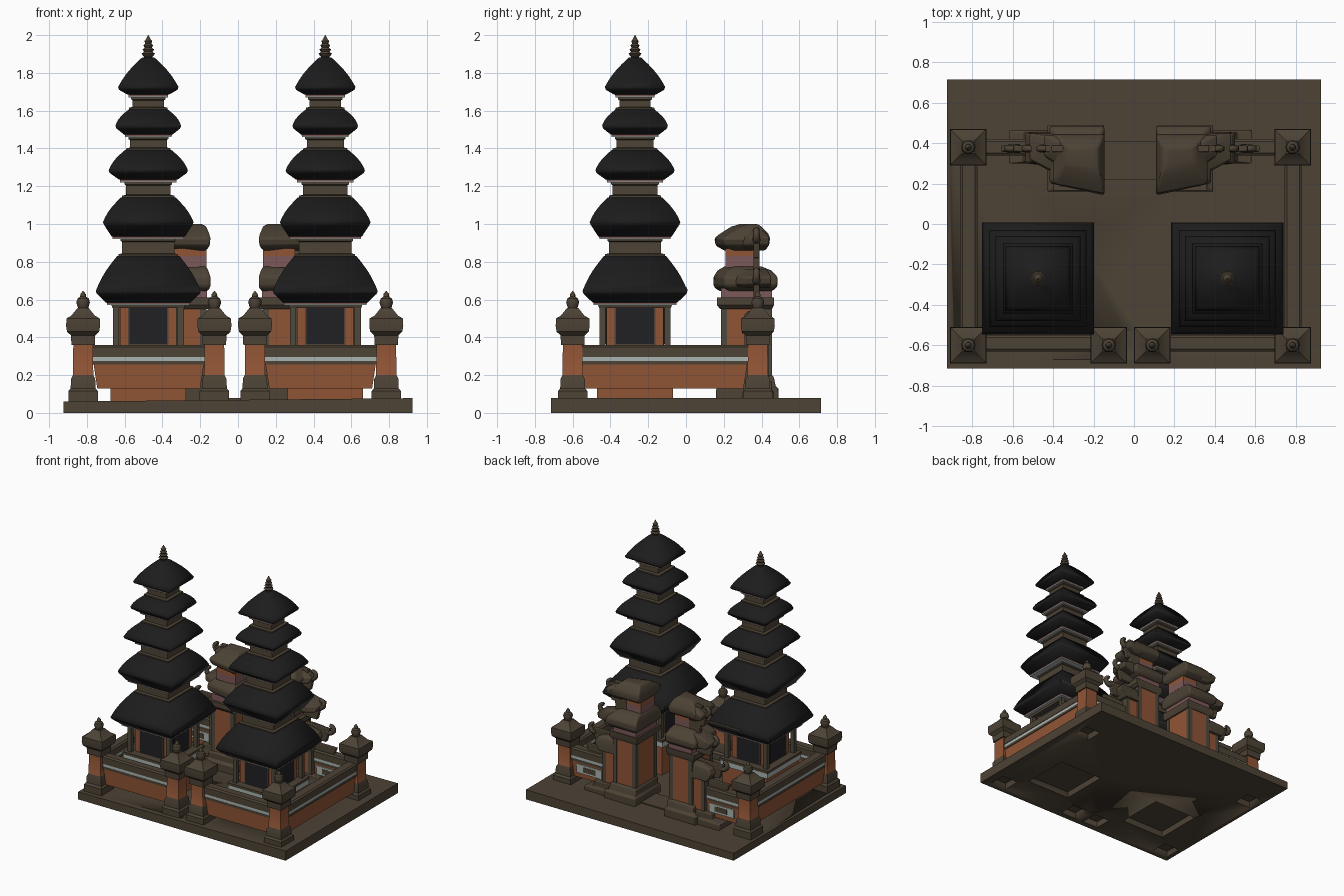
import bpy, bmesh, math

if "Cube" in bpy.data.objects:
    bpy.data.objects.remove(bpy.data.objects["Cube"])

def material(name, rgb):
    m = bpy.data.materials.new(name)
    m.diffuse_color = (*rgb, 1)
    m.use_nodes = True
    m.node_tree.nodes["Principled BSDF"].inputs["Base Color"].default_value = m.diffuse_color
    return m

STONE = material("brown stone", (0.074, 0.056, 0.036))
BRICK = material("orange brick", (0.28, 0.089, 0.036))
ROOF = material("black thatch", (0.012, 0.012, 0.012))
PALE = material("pale trim", (0.40, 0.46, 0.44))
PINK = material("dusky pink", (0.20, 0.10, 0.098))
DOOR = material("dark door", (0.015, 0.015, 0.018))
TRIM = material("grey pilaster", (0.08, 0.068, 0.047))
CX = -0.018                      # mirror line of the whole compound
TOWERS = ((-0.475, -0.27), (0.462, -0.27))
POSTS = ((-0.82, -0.6), (-0.125, -0.6), (0.09, -0.6), (0.785, -0.6), (-0.82, 0.38), (0.785, 0.38))

def finish(name, bm, mats, smooth=35):
    bmesh.ops.recalc_face_normals(bm, faces=bm.faces)
    me = bpy.data.meshes.new(name)
    bm.to_mesh(me)
    bm.free()
    for m in mats:
        me.materials.append(m)
    ob = bpy.data.objects.new(name, me)
    bpy.context.collection.objects.link(ob)
    bpy.context.view_layer.objects.active = ob
    ob.select_set(True)
    bpy.ops.object.shade_smooth_by_angle(angle=math.radians(smooth))
    ob.select_set(False)
    return ob

def stack(name, rings, mats, skew=0.0, bevel=0.0, smooth=35):
    """Loft of rectangles (z, x0, x1, y0, y1); mats is one material or one per band."""
    bm = bmesh.new()
    loops = [[bm.verts.new(p) for p in ((x0, y0, z), (x1, y0 + skew, z), (x1, y1, z), (x0, y1, z))]
             for z, x0, x1, y0, y1 in rings]
    bands = mats if isinstance(mats, list) else [mats] * (len(rings) - 1)
    slots = list(dict.fromkeys(bands))
    for a, b, m in zip(loops, loops[1:], bands):
        for i in range(4):
            f = bm.faces.new((a[i], a[(i + 1) % 4], b[(i + 1) % 4], b[i]))
            f.material_index = slots.index(m)
    bm.faces.new(loops[0][::-1]).material_index = slots.index(bands[0])
    bm.faces.new(loops[-1]).material_index = slots.index(bands[-1])
    ob = finish(name, bm, slots, smooth)
    if bevel:
        mod = ob.modifiers.new("soft edges", 'BEVEL')
        mod.width, mod.segments, mod.limit_method = bevel, 2, 'ANGLE'
    return ob

def square(name, x, y, prof, mats, smooth=35):
    return stack(name, [(z, x - h, x + h, y - h, y + h) for z, h in prof], mats, smooth=smooth)

def box(name, x0, x1, y0, y1, z0, z1, mat):
    return stack(name, [(z0, x0, x1, y0, y1), (z1, x0, x1, y0, y1)], mat)

def lathe(name, x, y, prof, mat, sides=10):
    bm = bmesh.new()
    loops = [[bm.verts.new((x + r * math.cos(2 * math.pi * i / sides),
                            y + r * math.sin(2 * math.pi * i / sides), z)) for i in range(sides)]
             for z, r in prof]
    for a, b in zip(loops, loops[1:]):
        for i in range(sides):
            bm.faces.new((a[i], a[(i + 1) % sides], b[(i + 1) % sides], b[i]))
    bm.faces.new(loops[0][::-1])
    bm.faces.new(loops[-1])
    return finish(name, bm, [mat])

# ground slab, slightly higher on the right, open below the towers and posts
bm = bmesh.new()
bmesh.ops.create_cube(bm, size=1)
for v in bm.verts:
    top = 0.06 if v.co.x < 0 else 0.078
    v.co = (v.co.x * 1.85, v.co.y * 1.43, top if v.co.z > 0 else 0)
slab = finish("ground_slab", bm, [STONE])
bm = bmesh.new()
for x, y, h in [(*p, 0.193) for p in TOWERS] + [(*p, 0.07) for p in POSTS]:
    for v in bmesh.ops.create_cube(bm, size=1)["verts"]:
        v.co = (x + v.co.x * 2 * h, y + v.co.y * 2 * h, v.co.z * 0.3)
cutter = finish("slab_cutter", bm, [STONE])
cutter.hide_render = True
cutter.display_type = 'WIRE'
cutter.hide_set(True)
cut = slab.modifiers.new("openings", 'BOOLEAN')
cut.object, cut.operation, cut.solver = cutter, 'DIFFERENCE', 'EXACT'

# roof tiers: eave z, eave half, widest z, widest half, top z, top half, neck half below
TIERS = [(0.585, 0.225, 0.645, 0.278, 0.83, 0.165, 0.18),
         (0.935, 0.195, 1.01, 0.240, 1.14, 0.145, 0.138),
         (1.235, 0.155, 1.285, 0.210, 1.39, 0.125, 0.118),
         (1.475, 0.130, 1.52, 0.174, 1.605, 0.105, 0.098),
         (1.685, 0.110, 1.725, 0.160, 1.875, 0.040, 0.083)]

def tower(x, y):
    # plinth and chamber
    square("tower_plinth", x, y, [(0.05, 0.2), (0.055, 0.2), (0.30, 0.2), (0.30, 0.212), (0.34, 0.212),
                                  (0.34, 0.215), (0.36, 0.215)], [STONE, BRICK, PALE, PALE, STONE, STONE])
    square("tower_chamber", x, y, [(0.36, 0.15), (0.575, 0.15)], BRICK)
    square("chamber_frame", x, y, [(0.555, 0.19), (0.57, 0.195), (0.59, 0.195)], STONE)
    for sx in (-1, 1):
        for sy in (-1, 1):
            px, py = x + sx * 0.172, y + sy * 0.172
            square("corner_column", px, py, [(0.36, 0.016), (0.56, 0.016)], TRIM)
    for dx, dy in ((1, 0), (-1, 0), (0, 1), (0, -1)):
        def panel(name, half, out, z0, z1, mat):
            hx = 0.004 if dx else half
            hy = 0.004 if dy else half
            px, py = x + dx * out, y + dy * out
            box(name, px - hx, px + hx, py - hy, py + hy, z0, z1, mat)
        panel("door_frame", 0.108, 0.150, 0.36, 0.562, STONE)
        panel("door", 0.10, 0.153, 0.365, 0.557, DOOR)
    # thatched tiers with their necks and soffits
    below = None
    for z0, h0, zw, hw, z1, h1, neck in TIERS:
        if below:
            zb = below - 0.02
            square("tier_neck", x, y, [(zb, neck + 0.02), (zb + 0.03, neck + 0.02), (zb + 0.035, neck),
                                       (z0 - 0.03, neck), (z0 - 0.025, neck + 0.008), (z0, neck + 0.008)],
                   STONE)
        square("tier_soffit", x, y, [(z0 - 0.014, h0 - 0.006), (z0 - 0.009, h0 - 0.006),
                                     (z0 - 0.002, h0 - 0.005), (z0 + 0.01, h0 - 0.004)],
               [PALE, PINK, STONE])
        prof = [(z0, h0), (zw - 0.015, hw - 0.006), (zw, hw)]
        for k in range(1, 6):
            t = k / 5
            bulge = 0.012 * math.sin(math.pi * t)
            prof.append((zw + (z1 - zw) * t, hw + (h1 - hw) * t + bulge))
        prof.append((z1 + 0.006, h1 * 0.8))
        square("thatch_roof", x, y, prof, ROOF, smooth=80)
        below = z1
    # layered finial
    prof = [(1.86, 0.02), (1.885, 0.022)]
    for k in range(4):
        z, r = 1.89 + 0.022 * k, 0.036 - 0.005 * k
        prof += [(z, r * 0.75), (z + 0.012, r), (z + 0.018, r * 0.7)]
    lathe("tower_finial", x, y, prof + [(2.0, 0.002)], STONE)

for x, y in TOWERS:
    tower(x, y)
# exposed brown eave boards at the back of the lowest roofs
box("eave_board_left", -0.49, -0.205, -0.03, 0.004, 0.645, 0.665, STONE)
box("eave_board_right", 0.20, 0.72, -0.01, 0.007, 0.645, 0.655, STONE)

# fence posts
for x, y in POSTS:
    square("fence_post", x, y,
           [(0.05, 0.078), (0.115, 0.078), (0.13, 0.066), (0.18, 0.064), (0.2, 0.054), (0.36, 0.052),
            (0.36, 0.062), (0.41, 0.064), (0.43, 0.085), (0.46, 0.09), (0.50, 0.088), (0.515, 0.062),
            (0.555, 0.03)],
           [STONE] * 4 + [BRICK] + [STONE] * 7)
    lathe("post_finial", x, y, [(0.54, 0.022), (0.565, 0.03), (0.585, 0.036), (0.605, 0.03),
                                (0.615, 0.016), (0.63, 0.014), (0.645, 0.002)], STONE)

# fence walls: brick, pale stripe, stone coping
def fence(name, x0, x1, y0, y1):
    along_x = x1 - x0 > y1 - y0
    def ring(z, d, e=0.0):
        ex, ey = (e, d) if along_x else (d, e)
        return (z, x0 + ex, x1 - ex, y0 + ey, y1 - ey)
    stack(name, [ring(0.13, 0.012, 0.025), ring(0.255, 0.008, 0.006), ring(0.255, 0.002), ring(0.274, 0.002),
                 ring(0.274, 0.004), ring(0.297, 0.004), ring(0.297, 0), ring(0.35, 0), ring(0.36, 0.012)],
          [BRICK, STONE, STONE, PALE, PALE, STONE, STONE, STONE])

fence("front_wall_left", -0.77, -0.175, -0.63, -0.55)
fence("front_wall_right", 0.14, 0.735, -0.63, -0.55)
fence("side_wall_left", -0.86, -0.775, -0.56, 0.33)
fence("side_wall_right", 0.745, 0.83, -0.56, 0.33)
fence("back_wall_left", -0.77, -0.42, 0.34, 0.42)
fence("back_wall_right", 0.385, 0.735, 0.34, 0.42)

def curl(name, s, u, z, r, y=0.373):
    """Tapering scroll in the x-z plane, turned outward and up."""
    cu = bpy.data.curves.new(name, 'CURVE')
    cu.dimensions, cu.bevel_depth, cu.bevel_resolution, cu.use_fill_caps = '3D', 0.023, 1, True
    sp = cu.splines.new('POLY')
    n = 12
    sp.points.add(n - 1)
    for i, p in enumerate(sp.points):
        t = i / (n - 1)
        a, rr = -2.4 + 4.0 * t, r * (1 - 0.5 * t)
        p.co = (CX + s * (u + rr * math.cos(a)), y, z + rr * math.sin(a), 1)
        p.radius = 1 - 0.4 * t
    ob = bpy.data.objects.new(name, cu)
    bpy.context.collection.objects.link(ob)
    cu.materials.append(STONE)

# split gate: two mirrored halves
for s in (-1, 1):
    def part(name, rings, mats, skew=0.0, bevel=0.0):
        return stack(name, [(z, CX + s * u0, CX + s * u1, y0, y1) for z, u0, u1, y0, y1 in rings],
                     mats, skew, bevel)
    part("gate_base", [(0.05, .13, .41, .16, .49), (.13, .13, .41, .16, .49), (.14, .14, .38, .175, .475),
                       (.19, .14, .37, .175, .465), (.2, .148, .355, .185, .455)], STONE, 0, 0.01)
    part("wing_base", [(.05, .38, .60, .30, .465), (.11, .38, .60, .30, .465), (.12, .38, .53, .305, .455),
                       (.17, .38, .52, .305, .455)], STONE, 0, 0.01)
    part("gate_body", [(.15, .15, .35, .19, .45), (.57, .15, .35, .19, .45)], BRICK)
    for u in (.148, .318):
        for y in (.186, .422):
            part("gate_pilaster", [(.15, u, u + .035, y, y + .032), (.57, u, u + .035, y, y + .032)], TRIM)
    part("gate_lower_ledge", [(.55, .14, .36, .18, .455), (.57, .13, .38, .165, .465),
                              (.61, .13, .38, .165, .465)], STONE)
    part("gate_band", [(.61, .145, .35, .185, .455), (.66, .145, .35, .185, .455)], PINK)
    part("gate_upper_ledge", [(.645, .14, .36, .17, .46), (.67, .128, .40, .142, .485),
                              (.72, .128, .40, .142, .485), (.755, .14, .36, .165, .45),
                              (.775, .15, .33, .2, .4)], STONE, 0.06, 0.012)
    part("gate_neck", [(.77, .15, .32, .21, .385), (.83, .15, .32, .21, .385), (.87, .15, .32, .21, .385)],
         [PINK, BRICK])
    part("gate_cap", [(.86, .15, .32, .2, .4), (.885, .132, .37, .155, .44), (.925, .128, .385, .148, .445),
                      (.95, .135, .36, .18, .435), (.985, .15, .33, .235, .40), (1.0, .17, .30, .28, .38)],
         STONE, 0.05, 0.01)
    # flared wings tapering outward beside the cap and ledge
    part("upper_flare", [(.86, .30, .36, .28, .42), (.89, .30, .42, .25, .44), (.93, .30, .43, .26, .44),
                         (.965, .30, .37, .29, .41)], STONE, 0.08, 0.008)
    part("lower_flare", [(.66, .34, .40, .25, .44), (.68, .34, .49, .23, .45), (.72, .34, .50, .24, .45),
                         (.76, .34, .40, .28, .43)], STONE, 0.08, 0.008)
    # stepped pier outside the body
    part("wing_pier", [(.14, .35, .45, .315, .435), (.42, .35, .45, .315, .435), (.42, .35, .48, .295, .455),
                       (.48, .35, .52, .30, .45), (.52, .35, .50, .31, .44), (.54, .35, .42, .33, .42)],
         [BRICK, STONE, STONE, STONE, STONE], 0, 0.005)
    part("wing_pilaster", [(.17, .425, .455, .311, .439), (.42, .425, .455, .311, .439)], TRIM)
    for u1, z0, z1 in ((.39, .50, .98), (.44, .82, .95), (.50, .60, .72), (.58, .44, .55), (.64, .34, .41)):
        part("wing_fin", [(z0, .28, u1 - .03, .357, .389), (z1, .28, u1, .357, .389)], STONE, 0, 0.005)
    for u, z, r in ((.42, .95, .042), (.49, .735, .045), (.58, .555, .042)):
        curl("wing_scroll", s, u, z, r)
    # carved pale panels on both faces of the back wall
    for y0, y1 in ((.341, .36), (.40, .419)):
        part("carved_panel", [(.17, .48, .70, y0, y1), (.24, .48, .70, y0, y1)], PALE)
        part("panel_carving", [(.185, .53, .64, y0 - .002, y1 + .002), (.225, .53, .64, y0 - .002, y1 + .002)],
             STONE)

# threshold between the gate halves
box("gate_threshold", CX - 0.14, CX + 0.14, 0.22, 0.41, 0.05, 0.078, STONE)
